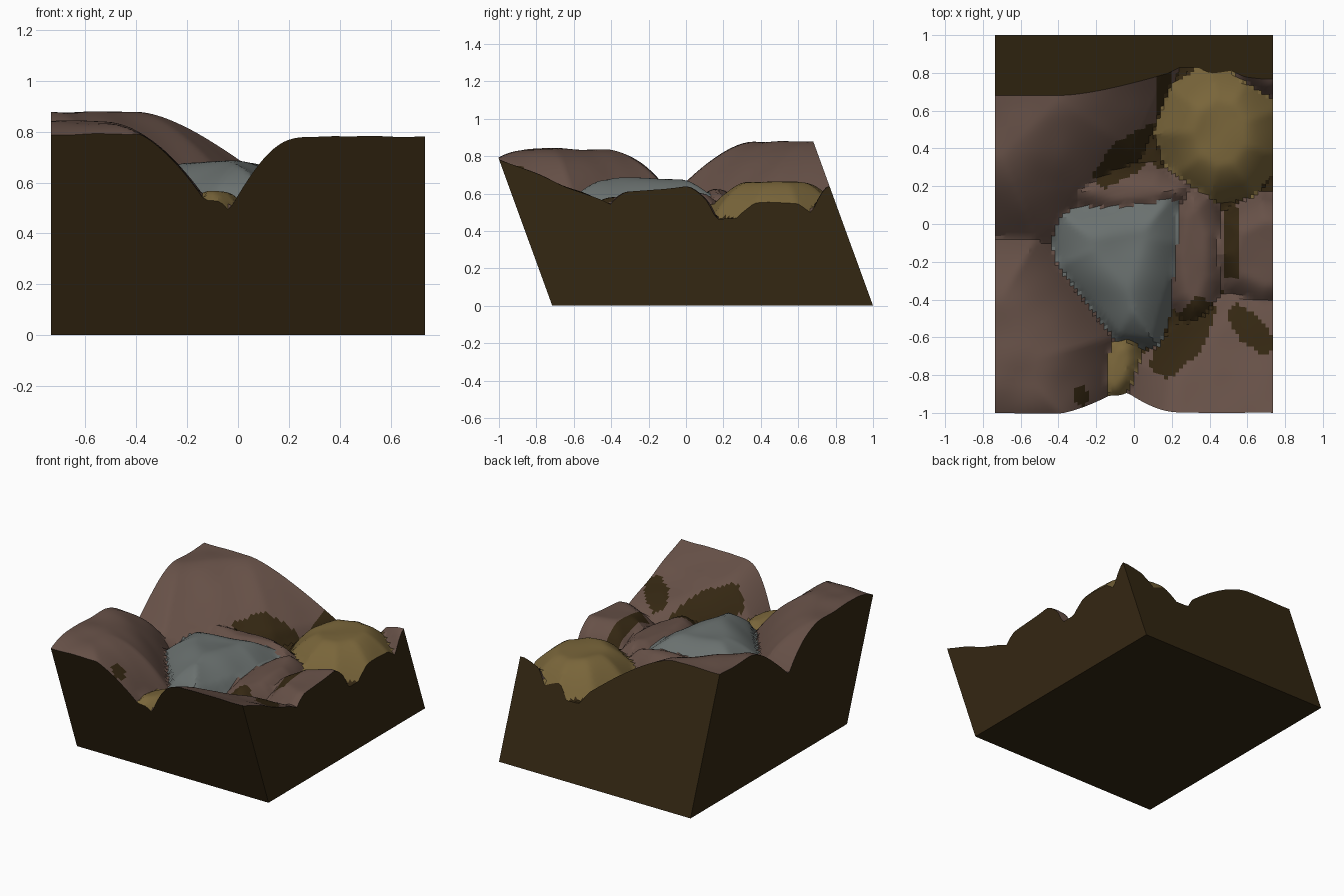
import bpy, bmesh, math
from mathutils import Vector, noise

if "Cube" in bpy.data.objects:
    bpy.data.objects.remove(bpy.data.objects["Cube"])

# Block dimensions: front and back walls lean towards -y as they rise
HALF_X, FRONT, BACK, LEAN = 0.735, -0.715, 1.0, 0.364
NX, NY = 74, 86
FLOOR = 0.47


def material(name, r, g, b):
    m = bpy.data.materials.new(name)
    m.diffuse_color = (r, g, b, 1)
    m.use_nodes = True
    m.node_tree.nodes["Principled BSDF"].inputs["Base Color"].default_value = m.diffuse_color
    return m


BROWN = material("brown_rock", 0.135, 0.082, 0.064)
GOLD = material("gold_rock", 0.19, 0.13, 0.042)
GREY = material("grey_rock", 0.143, 0.163, 0.158)
SOIL = material("dark_soil", 0.034, 0.020, 0.006)


def oval(cx, cy, rx, ry, turn=0, sides=9):
    """Counter-clockwise faceted oval outline."""
    c, s = math.cos(math.radians(turn)), math.sin(math.radians(turn))
    pts = []
    for k in range(sides):
        a = math.tau * (k + .5) / sides
        u, v = rx * math.cos(a), ry * math.sin(a)
        pts.append((cx + u * c - v * s, cy + u * s + v * c))
    return pts


def half_planes(poly):
    """Inward normal and offset of each outline edge."""
    out = []
    for (ax, ay), (bx, by) in zip(poly, poly[1:] + poly[:1]):
        n = math.hypot(bx - ax, by - ay)
        nx, ny = -(by - ay) / n, (bx - ax) / n
        out.append((nx, ny, nx * ax + ny * ay))
    return out


def depth(planes, x, y):
    return min(nx * x + ny * y - c for nx, ny, c in planes)


stones = []


def stone(name, mat, outline, top, drop, width, slope=0, power=1.6):
    """Domed stone: top height, fall at its edge, shoulder width, slope along y."""
    stones.append((name, mat, half_planes(outline), top, drop, width, slope, power))


# Big boulders running off the block
stone("back_left_boulder", BROWN,
      [(-1.4, -.11), (-.5, -.11), (0, .38), (.2, .84), (.2, 1.6), (-1.4, 1.6)], .875, .32, .48)
stone("front_left_boulder", BROWN,
      [(-1.4, -1.25), (-.15, -1.25), (-.12, -.6), (-.5, -.04), (-1.4, 0)], .835, .31, .4, power=2)
stone("front_right_boulder", BROWN,
      [(-.05, -1.5), (1.2, -1.5), (1.2, -.1), (.4, -.2), (-.03, -.72)], .385, .25, .3, -.395, 2)
# Smaller stones between them
stone("centre_stone", GREY,
      [(-.42, .08), (-.4, -.22), (-.08, -.59), (.1, -.61), (.25, -.1), (.23, .19)],
      .675, .12, .2, -.03)
stone("inner_right_stone", BROWN, oval(.32, -.17, .16, .37), .6, .08, .1, .05)
stone("outer_right_stone", BROWN, oval(.73, -.16, .32, .29), .635, .09, .12, .1)
stone("rear_middle_stone", BROWN, oval(-.05, .17, .36, .13), .62, .08, .1)
stone("back_right_stone", GOLD, oval(.46, .48, .345, .38), .66, .17, .2)
stone("back_corner_stone", BROWN, oval(.75, .85, .27, .19), .64, .16, .1)
stone("front_gap_pebble", GOLD, oval(-.08, -.76, .1, .17, -15), .56, .05, .06)

# Soil patches lying on the brown stones
patches = [half_planes(p) for p in (
    oval(.26, -.6, .27, .12, 55, 6),
    oval(.62, -.56, .18, .08, -48, 6),
    oval(.52, -.1, .05, .27, 0, 4),
    oval(-.03, .36, .25, .1, 40, 6),
    oval(.16, .55, .05, .37, 0, 4),
    oval(-.28, -.91, .04, .06, 0, 6))]


def surface(x, y):
    """Height of the rocks and the index of the topmost stone (-1 is soil)."""
    best, owner = FLOOR, -1
    for i, (_, _, planes, top, drop, width, slope, power) in enumerate(stones):
        d = depth(planes, x, y)
        z = top + slope * y
        if d < width:
            z -= drop * (1 - max(d, 0) / width) ** power
        if d < 0:
            z += 2 * d
        if z > best:
            best, owner = z, i
    return best + noise.noise(Vector((x * 5, y * 5, 3.1))) * .012, owner


def wall_y(x, foot):
    """Where a leaning wall with the given foot meets the rocks."""
    lo, hi = foot - .5, foot
    for _ in range(22):
        mid = (lo + hi) / 2
        if mid + LEAN * surface(x, mid)[0] < foot:
            lo = mid
        else:
            hi = mid
    return lo


# Shared grid of surface points
grid = []
for i in range(NX + 1):
    x = -HALF_X + 2 * HALF_X * i / NX
    y0, y1 = wall_y(x, FRONT), wall_y(x, BACK)
    row = []
    for j in range(NY + 1):
        y = y0 + (y1 - y0) * j / NY
        z = surface(x, y)[0]
        if j in (0, NY):
            y = (FRONT if j == 0 else BACK) - LEAN * z
        row.append(Vector((x, y, z)))
    grid.append(row)


def build(name, polys, materials, angle=None):
    """Mesh object from (corner points, material index) pairs."""
    bm = bmesh.new()
    for pts, m in polys:
        bm.faces.new([bm.verts.new(p) for p in pts]).material_index = m
    bmesh.ops.remove_doubles(bm, verts=bm.verts, dist=1e-5)
    me = bpy.data.meshes.new(name)
    bm.to_mesh(me)
    bm.free()
    for m in materials:
        me.materials.append(m)
    ob = bpy.data.objects.new(name, me)
    bpy.context.collection.objects.link(ob)
    if angle:
        bpy.ops.object.select_all(action='DESELECT')
        ob.select_set(True)
        bpy.context.view_layer.objects.active = ob
        bpy.ops.object.shade_smooth_by_angle(angle=math.radians(angle))


# Hand each grid cell to the stone that covers it
cells = {}
for i in range(NX):
    for j in range(NY):
        q = [grid[i][j], grid[i + 1][j], grid[i + 1][j + 1], grid[i][j + 1]]
        c = sum(q, Vector()) / 4
        owner = surface(c.x, c.y)[1]
        soil = (owner >= 0 and stones[owner][1] == BROWN
                and any(depth(p, c.x, c.y) > 0 for p in patches))
        cells.setdefault(owner, []).append((q, int(soil)))
for owner, polys in cells.items():
    if owner < 0:
        build("soil_gaps", polys, [SOIL], 25)
    else:
        build(stones[owner][0], polys, [stones[owner][1], SOIL], 25)

# Soil block: four walls and the base
rim = ([grid[i][0] for i in range(NX)] + [grid[NX][j] for j in range(NY)]
       + [grid[i][NY] for i in range(NX, 0, -1)] + [grid[0][j] for j in range(NY, 0, -1)])


def foot(p):
    """Point on the base below a rim point."""
    if abs(p.x) < HALF_X - 1e-4:
        return Vector((p.x, p.y + LEAN * p.z, 0))
    row = grid[0] if p.x < 0 else grid[NX]
    t = (p.y - row[0].y) / (row[-1].y - row[0].y)
    return Vector((p.x, FRONT + (BACK - FRONT) * t, 0))


feet = [foot(p) for p in rim]
walls = [(feet[::-1], 0)]
for k in range(len(rim)):
    n = (k + 1) % len(rim)
    walls.append(([feet[k], feet[n], rim[n], rim[k]], 0))
build("soil_block", walls, [SOIL])
